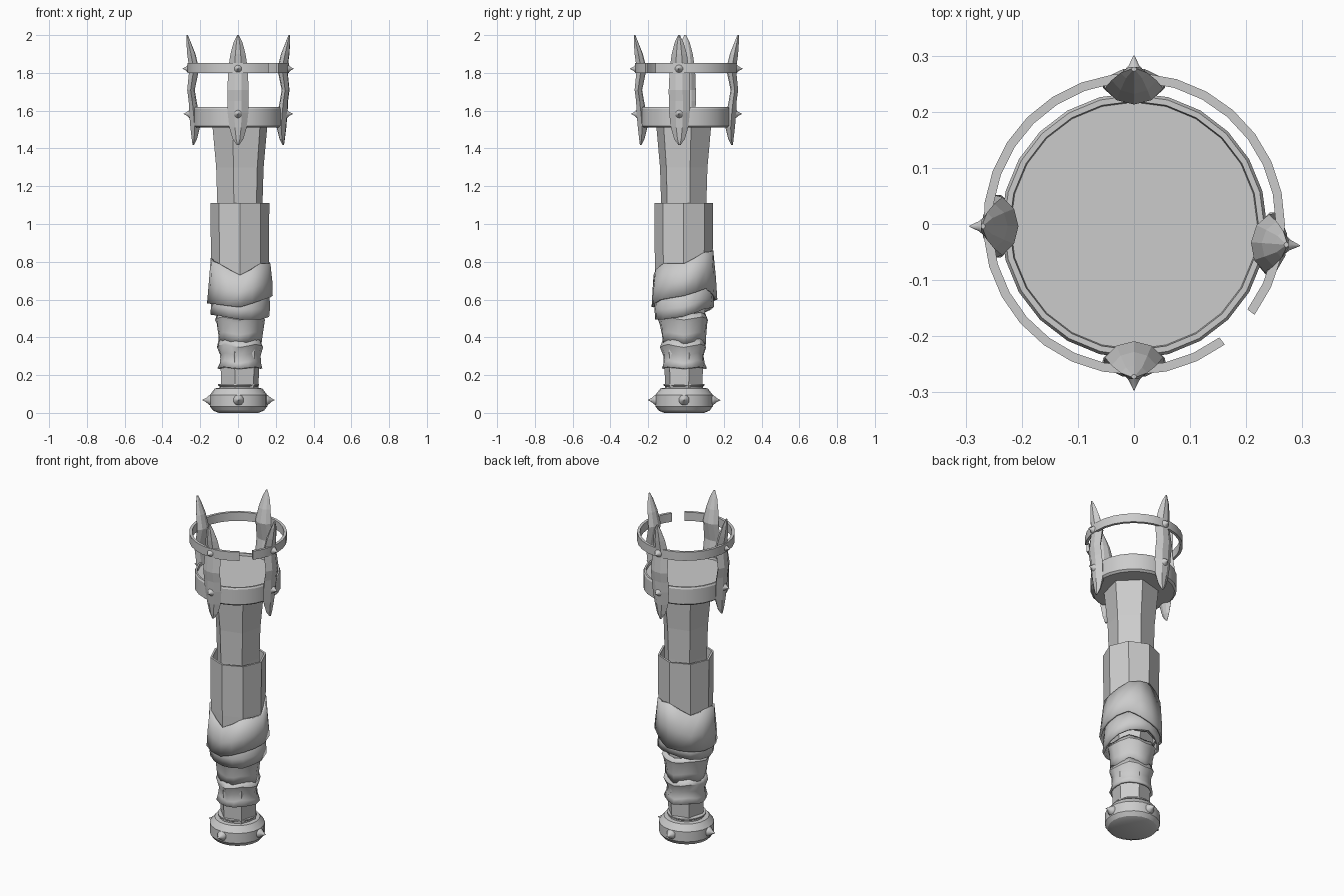
import bpy, math
from mathutils import Matrix, Vector

if "Cube" in bpy.data.objects:
    bpy.data.objects.remove(bpy.data.objects["Cube"])

CX, CY = 0.01, -0.012          # axis of the handle


def loft(name, rings, caps=True, closed=False, matrix=None, smooth=None):
    """Skin a list of equal-length point rings into one object."""
    n = len(rings[0])
    verts = [Vector(p) for r in rings for p in r]
    if matrix:
        verts = [matrix @ v for v in verts]
    faces = []
    for i in range(len(rings) - (0 if closed else 1)):
        a, b = i * n, (i + 1) % len(rings) * n
        for j in range(n):
            k = (j + 1) % n
            faces.append((a + j, a + k, b + k, b + j))
    if caps and not closed:
        faces.append(tuple(reversed(range(n))))
        faces.append(tuple(range(len(verts) - n, len(verts))))
    me = bpy.data.meshes.new(name)
    me.from_pydata([tuple(v) for v in verts], [], faces)
    ob = bpy.data.objects.new(name, me)
    bpy.context.collection.objects.link(ob)
    if smooth:
        bpy.ops.object.select_all(action='DESELECT')
        ob.select_set(True)
        bpy.context.view_layer.objects.active = ob
        bpy.ops.object.shade_smooth_by_angle(angle=math.radians(smooth))
    return ob


def lathe(name, profile, n, phase=0.0, cx=0.0, cy=0.0, **kw):
    """Profile of (radius, height) turned round z."""
    angs = [math.radians(phase) + math.tau * j / n for j in range(n)]
    return loft(name, [[(cx + r * math.cos(a), cy + r * math.sin(a), z) for a in angs]
                       for r, z in profile], **kw)


def wrap_at(values, t):
    """Cyclic linear interpolation, t in 0..1."""
    f = t * len(values)
    i = int(f)
    a, b = values[i % len(values)], values[(i + 1) % len(values)]
    return a + (b - a) * (f - i)


def cloth(name, layers, n=16):
    """Cloth band: each layer is (radius, heights at 8 angles from the right, counter-clockwise)."""
    rings = []
    for k, (r, zs) in enumerate(layers):
        ring = []
        for j in range(n):
            a = math.tau * j / n
            rr = r + 0.004 * math.sin(5 * a + k)
            ring.append((CX + rr * math.cos(a), CY + rr * math.sin(a), wrap_at(zs, j / n)))
        rings.append(ring)
    ob = loft(name, rings, caps=False, smooth=35)
    mod = ob.modifiers.new("thickness", 'SOLIDIFY')
    mod.thickness = 0.012
    mod.offset = -1
    return ob


def stud(name, angle, radius, z, size=1.0, cx=0.0, cy=0.0):
    """Pointed rivet facing outwards."""
    m = (Matrix.Translation((cx, cy, z)) @ Matrix.Rotation(math.radians(angle), 4, 'Z')
         @ Matrix.Translation((radius, 0, 0)) @ Matrix.Rotation(math.pi / 2, 4, 'Y')
         @ Matrix.Scale(size, 4))
    prof = [(.03, -.015), (.03, .002), (.022, .014), (.011, .026), (.001, .046)]
    lathe(name, prof, 10, matrix=m, smooth=40)


# Pommel with four studs
lathe("pommel", [(.105, 0), (.135, .012), (.152, .035), (.152, .095), (.125, .13), (.1, .132),
                 (.1, .14), (.108, .145), (.108, .152), (.09, .154)],
      20, cx=.003, cy=-.01, smooth=30)
for i in range(4):
    stud("pommel_stud", 90 * i, .148, .068, .95, .003, -.01)

# Six-sided wooden shaft
lathe("shaft", [(.1, .1), (.106, .25), (.12, .6), (.124, 1.11), (.13, 1.3), (.15, 1.515)],
      6, phase=15, cx=CX, cy=CY)

# Grip wraps
flat = lambda z, d=.008: [z + (d if j % 2 else -d) for j in range(8)]
cloth("grip_wrap_lower", [(.119, flat(.24, .004)), (.109, flat(.27)), (.106, flat(.31)),
                          (.122, flat(.355)), (.112, flat(.385))])
cloth("grip_wrap_upper", [(.114, flat(.375, .012)), (.117, flat(.42)), (.126, flat(.48)),
                          (.132, flat(.5)), (.12, flat(.525))])

# Open sleeve and the two slanted cloth layers over it
sleeve = lathe("sleeve", [(.145, .56), (.153, .8), (.156, 1.11)], 8, cx=CX, cy=CY, caps=False)
mod = sleeve.modifiers.new("thickness", 'SOLIDIFY')
mod.thickness = 0.012
cloth("cloth_under", [(.155, [.51, .55, .56, .53, .52, .515, .495, .495]),
                      (.157, [.56, .6, .6, .57, .57, .56, .55, .55]),
                      (.148, [.68] * 8)])
cloth("cloth_over", [(.174, [.62, .66, .6, .585, .58, .575, .56, .6]),
                     (.168, [.7, .75, .72, .68, .69, .66, .64, .68]),
                     (.158, [.79, .85, .86, .8, .82, .79, .73, .79])])

# Bowl plate with a slightly raised rim
lathe("bowl", [(.225, 1.51), (.237, 1.52), (.237, 1.61), (.232, 1.62), (.222, 1.62), (.22, 1.605)],
      24, cy=-.003, smooth=25)

# Split hoop around the blades
hoop = []
for j in range(29):
    a = math.radians(-37 + 344 * j / 28)
    hoop.append([(r * math.cos(a), r * math.sin(a), z)
                 for r, z in ((.253, 1.8), (.269, 1.8), (.269, 1.852), (.253, 1.852))])
loft("hoop", hoop, smooth=25)

# Four claw blades with two studs each: (height, radial centre, half width, half thickness)
BLADE = [(1.418, .24, .006, .004), (1.45, .234, .028, .014), (1.51, .23, .046, .025),
         (1.59, .236, .055, .026), (1.65, .243, .056, .021), (1.71, .252, .056, .02),
         (1.82, .235, .052, .026), (1.9, .25, .04, .022), (1.96, .264, .024, .012),
         (2.0, .272, .005, .004)]
SECTION = [(1, .35), (1, -.35), (.1, -1), (-.7, -.6), (-1, 0), (-.7, .6), (.1, 1)]
for angle, dx, dy in ((-90, 0, 0), (-4, 0, -.018), (90, 0, .004), (180, .003, -.004)):
    m = Matrix.Translation((dx, dy, 0)) @ Matrix.Rotation(math.radians(angle), 4, 'Z')
    loft("claw_blade", [[(c + t * u, w * v, z) for u, v in reversed(SECTION)]
                        for z, c, w, t in BLADE], matrix=m)
    stud("blade_stud", angle, .25, 1.583, .9, dx, dy)
    stud("hoop_stud", angle, .256, 1.822, .88, dx, dy)

# Make every surface face outwards
import bmesh
for ob in bpy.context.collection.objects:
    bm = bmesh.new()
    bm.from_mesh(ob.data)
    bmesh.ops.recalc_face_normals(bm, faces=bm.faces)
    bm.to_mesh(ob.data)
    bm.free()
